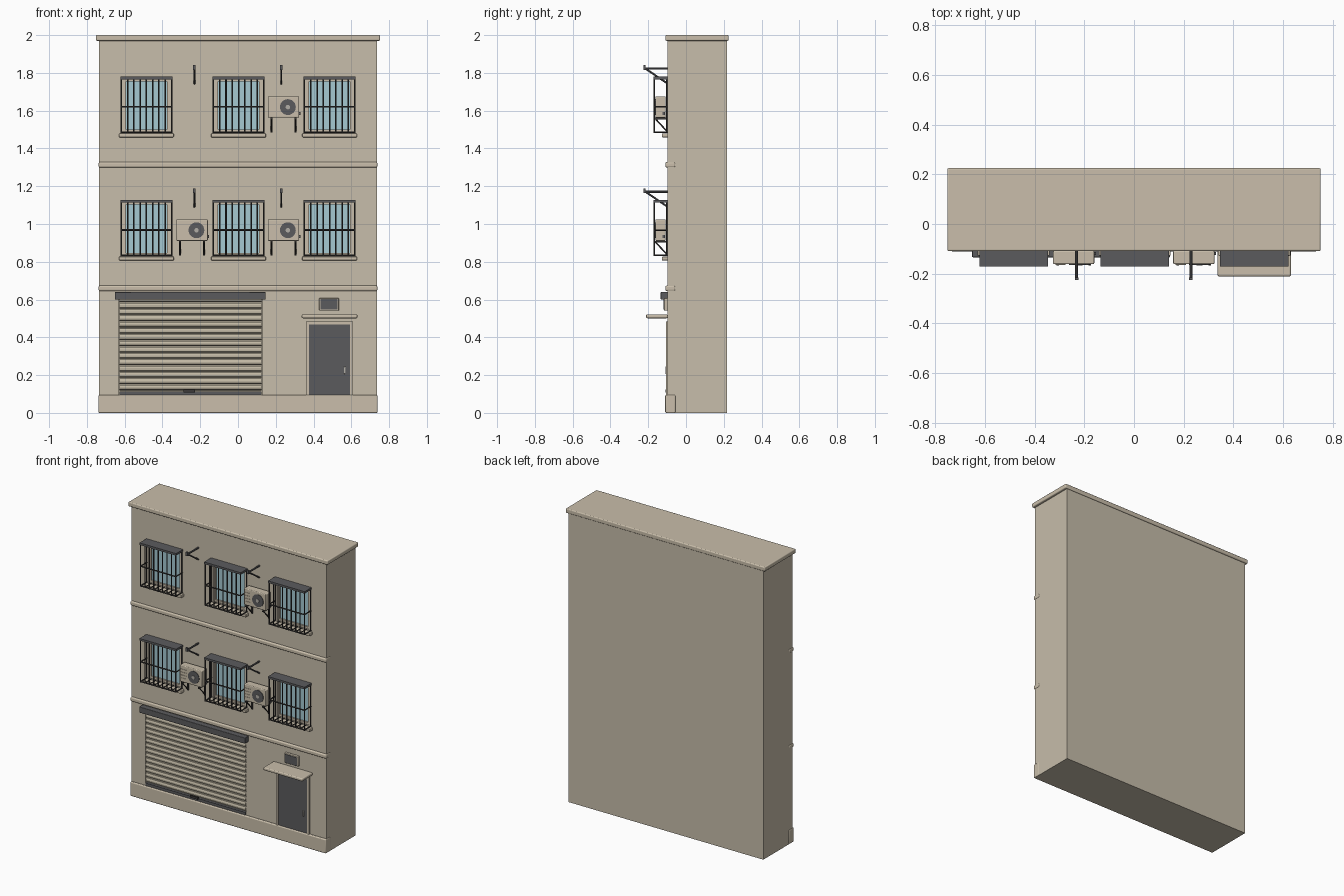
import bpy, bmesh, math
from mathutils import Vector, Matrix

if "Cube" in bpy.data.objects:
    bpy.data.objects.remove(bpy.data.objects["Cube"])


def material(name, rgb):
    m = bpy.data.materials.new(name)
    m.diffuse_color = (*rgb, 1)
    m.use_nodes = True
    m.node_tree.nodes["Principled BSDF"].inputs["Base Color"].default_value = m.diffuse_color
    return m


WALL = material("wall plaster", (0.57, 0.51, 0.405))
TRIM = material("trim stone", (0.585, 0.515, 0.405))
SLAT = material("shutter beige", (0.54, 0.485, 0.375))
GREY = material("dark grey metal", (0.105, 0.105, 0.11))
IRON = material("black iron", (0.045, 0.042, 0.04))
GLASS = material("window glass", (0.38, 0.59, 0.65))
STEEL = material("light steel", (0.45, 0.43, 0.39))

F = -0.097           # front wall plane
FLOORS = (0.0, 0.652)  # height offsets of the two upper floors
WINDOWS = (-0.485, 0.003, 0.485)


def box(bm, x0, x1, y0, y1, z0, z1):
    mat = Matrix.Translation(((x0 + x1) / 2, (y0 + y1) / 2, (z0 + z1) / 2))
    bmesh.ops.create_cube(bm, size=1, matrix=mat @ Matrix.Diagonal((x1 - x0, y1 - y0, z1 - z0, 1)))


def rod(bm, a, b, r, sides=8):
    a, b = Vector(a), Vector(b)
    d = b - a
    mat = Matrix.Translation((a + b) / 2) @ d.to_track_quat('Z', 'Y').to_matrix().to_4x4()
    bmesh.ops.create_cone(bm, cap_ends=True, segments=sides, radius1=r, radius2=r,
                          depth=d.length, matrix=mat)


def finish(name, bm, mat, bevel=0.0, smooth=False):
    me = bpy.data.meshes.new(name)
    bm.to_mesh(me)
    bm.free()
    me.materials.append(mat)
    ob = bpy.data.objects.new(name, me)
    bpy.context.collection.objects.link(ob)
    if bevel:
        mod = ob.modifiers.new("bevel", 'BEVEL')
        mod.width, mod.segments = bevel, 3
    if bevel or smooth:
        bpy.ops.object.select_all(action='DESELECT')
        bpy.context.view_layer.objects.active = ob
        ob.select_set(True)
        bpy.ops.object.shade_smooth_by_angle(angle=math.radians(40))
    return ob


def boxes(name, mat, *dims, bevel=0.0):
    bm = bmesh.new()
    for d in dims:
        box(bm, *d)
    return finish(name, bm, mat, bevel)


# Building body with openings for windows and shutter
body = boxes("building_body", WALL, (-0.735, 0.735, F, 0.217, 0, 1.98))
holes = [(x - 0.12, x + 0.12, F - 0.1, F + 0.03, 0.835 + dz, 1.115 + dz)
         for dz in FLOORS for x in WINDOWS]
holes.append((-0.63, 0.127, F - 0.1, F + 0.025, 0.09, 0.625))
cutter = boxes("opening_cutter", WALL, *holes)
cutter.hide_render = True
cut = body.modifiers.new("openings", 'BOOLEAN')
cut.object, cut.operation, cut.solver = cutter, 'DIFFERENCE', 'EXACT'
bpy.context.view_layer.objects.active = body
bpy.ops.object.modifier_apply(modifier="openings")
bpy.data.objects.remove(cutter)

# Cornice, floor bands and plinth
boxes("roof_cornice", TRIM, (-0.752, 0.752, -0.109, 0.225, 1.97, 2.0), bevel=0.006)
for i, z in enumerate((0.645, 1.299)):
    boxes(f"floor_band_{i}", TRIM, (-0.738, 0.738, -0.109, -0.056, z, z + 0.029), bevel=0.008)
boxes("plinth", TRIM, (-0.738, 0.738, -0.11, -0.056, 0, 0.096), bevel=0.006)


def window(tag, x, dz):
    z0, z1 = 0.835 + dz, 1.115 + dz
    boxes(f"window_glass_{tag}", GLASS, (x - 0.118, x + 0.118, F + 0.018, F + 0.026, z0, z1))
    # Frame
    ya, yb = F + 0.006, F + 0.02
    boxes(f"window_frame_{tag}", TRIM,
          (x - 0.12, x - 0.108, ya, yb, z0, z1), (x + 0.108, x + 0.12, ya, yb, z0, z1),
          (x - 0.12, x + 0.12, ya, yb, z0, z0 + 0.012), (x - 0.12, x + 0.12, ya, yb, z1 - 0.012, z1))
    boxes(f"window_sill_{tag}", TRIM,
          (x - 0.145, x + 0.145, -0.128, F + 0.02, 0.807 + dz, 0.827 + dz), bevel=0.004)
    # Security cage
    bm = bmesh.new()
    w, yf, low, mid, top = 0.133, -0.167, 0.834 + dz, 0.968 + dz, 1.12 + dz
    for i in range(9):
        bx = x - w + 2 * w * i / 8
        rod(bm, (bx, yf, low - 0.004), (bx, yf, top), 0.004)
        rod(bm, (bx, yf, low), (bx, F, low), 0.003)
    for z in (low, mid, top):
        rod(bm, (x - w, yf, z), (x + w, yf, z), 0.0045)
        for s in (-w, w):
            rod(bm, (x + s, yf, z), (x + s, F, z), 0.004)
    for s in (-w, w):
        rod(bm, (x + s, F - 0.005, low), (x + s, F - 0.005, top), 0.004)
    finish(f"window_cage_{tag}", bm, IRON, smooth=True)
    boxes(f"cage_roof_{tag}", GREY, (x - 0.138, x + 0.138, -0.172, F, 1.114 + dz, 1.128 + dz))


def air_conditioner(tag, x, dz):
    z0, z1, fx, fz = 0.911 + dz, 1.024 + dz, x + 0.023, 0.967 + dz
    boxes(f"ac_case_{tag}", TRIM, (x - 0.083, x + 0.083, -0.162, -0.108, z0, z1), bevel=0.005)
    # Fan grille, ring and hub
    bm = bmesh.new()
    rod(bm, (fx, -0.16, fz), (fx, -0.165, fz), 0.042, 24)
    finish(f"ac_fan_{tag}", bm, GREY, smooth=True)
    bm = bmesh.new()
    rod(bm, (fx, -0.16, fz), (fx, -0.168, fz), 0.012, 16)
    finish(f"ac_hub_{tag}", bm, STEEL, smooth=True)
    # Side vents and valve
    boxes(f"ac_vents_{tag}", TRIM,
          *[(x - 0.074, x - 0.032, -0.1645, -0.16, z, z + 0.004)
            for z in (z0 + 0.025 + 0.02 * i for i in range(4))])
    boxes(f"ac_valve_{tag}", GREY, (x + 0.08, x + 0.09, -0.125, -0.112, z0 + 0.015, z0 + 0.03))
    # Triangular support brackets
    bm = bmesh.new()
    for s in (-0.064, 0.064):
        bx = x + s
        box(bm, bx - 0.005, bx + 0.005, -0.168, F, z0 - 0.01, z0)
        box(bm, bx - 0.005, bx + 0.005, F - 0.008, F, z0 - 0.078, z0)
        rod(bm, (bx, -0.162, z0 - 0.006), (bx, F - 0.004, z0 - 0.072), 0.004)
    finish(f"ac_bracket_{tag}", bm, IRON)


def pole_holder(tag, x, dz):
    bm = bmesh.new()
    z = 1.171 + dz
    rod(bm, (x, F, z), (x, -0.218, z), 0.006)
    rod(bm, (x, F, z - 0.08), (x, -0.212, z - 0.002), 0.005)
    box(bm, x - 0.007, x + 0.007, -0.225, -0.215, z - 0.008, z + 0.018)
    finish(f"pole_holder_{tag}", bm, GREY, smooth=True)


for f, dz in enumerate(FLOORS):
    for i, x in enumerate(WINDOWS):
        window(f"{f}_{i}", x, dz)
    for i, x in enumerate((-0.231, 0.229)):
        pole_holder(f"{f}_{i}", x, dz)
for i, (x, dz) in enumerate(((-0.243, 0), (0.241, 0), (0.241, FLOORS[1]))):
    air_conditioner(i, x, dz)

# Roller shutter: one slatted profile extruded across the opening
bm = bmesh.new()
n, zb, zt = 15, 0.115, 0.615
p = (zt - zb) / n
prof = [(F + 0.022, zt), (F + 0.022, zb)]
for i in range(n):
    z = zb + i * p
    prof += [(F + 0.014, z), (F + 0.014, z + 0.15 * p), (F + 0.001, z + 0.32 * p),
             (F + 0.0, z + 0.65 * p), (F + 0.004, z + 0.99 * p)]
face = bm.faces.new([bm.verts.new((-0.628, y, z)) for y, z in prof])
ext = bmesh.ops.extrude_face_region(bm, geom=[face])
bmesh.ops.translate(bm, vec=(0.753, 0, 0),
                    verts=[v for v in ext["geom"] if isinstance(v, bmesh.types.BMVert)])
bmesh.ops.recalc_face_normals(bm, faces=bm.faces)
finish("shutter_slats", bm, SLAT)
boxes("shutter_bottom_bar", GREY, (-0.628, 0.125, F - 0.003, F + 0.022, 0.094, 0.114))
boxes("shutter_handle", IRON, (-0.288, -0.228, F - 0.011, F, 0.109, 0.124))
boxes("shutter_box", GREY, (-0.652, 0.146, -0.134, F + 0.005, 0.6, 0.64), bevel=0.003)

# Side door with frame, handle and canopy
boxes("door_frame", TRIM, (0.36, 0.376, -0.107, F, 0.094, 0.485),
      (0.594, 0.61, -0.107, F, 0.094, 0.485), (0.376, 0.594, -0.107, F, 0.468, 0.485))
boxes("door_leaf", GREY, (0.376, 0.594, F - 0.004, F + 0.005, 0.094, 0.468))
boxes("door_handle", STEEL, (0.561, 0.569, -0.109, F, 0.207, 0.245), bevel=0.002)
boxes("door_canopy", TRIM, (0.337, 0.632, -0.211, F, 0.501, 0.521), bevel=0.006)

# Vent box above the door
boxes("vent_box", TRIM, (0.43, 0.534, -0.116, F, 0.541, 0.608), bevel=0.003)
boxes("vent_plate", GREY, (0.436, 0.528, -0.119, -0.113, 0.547, 0.602))
